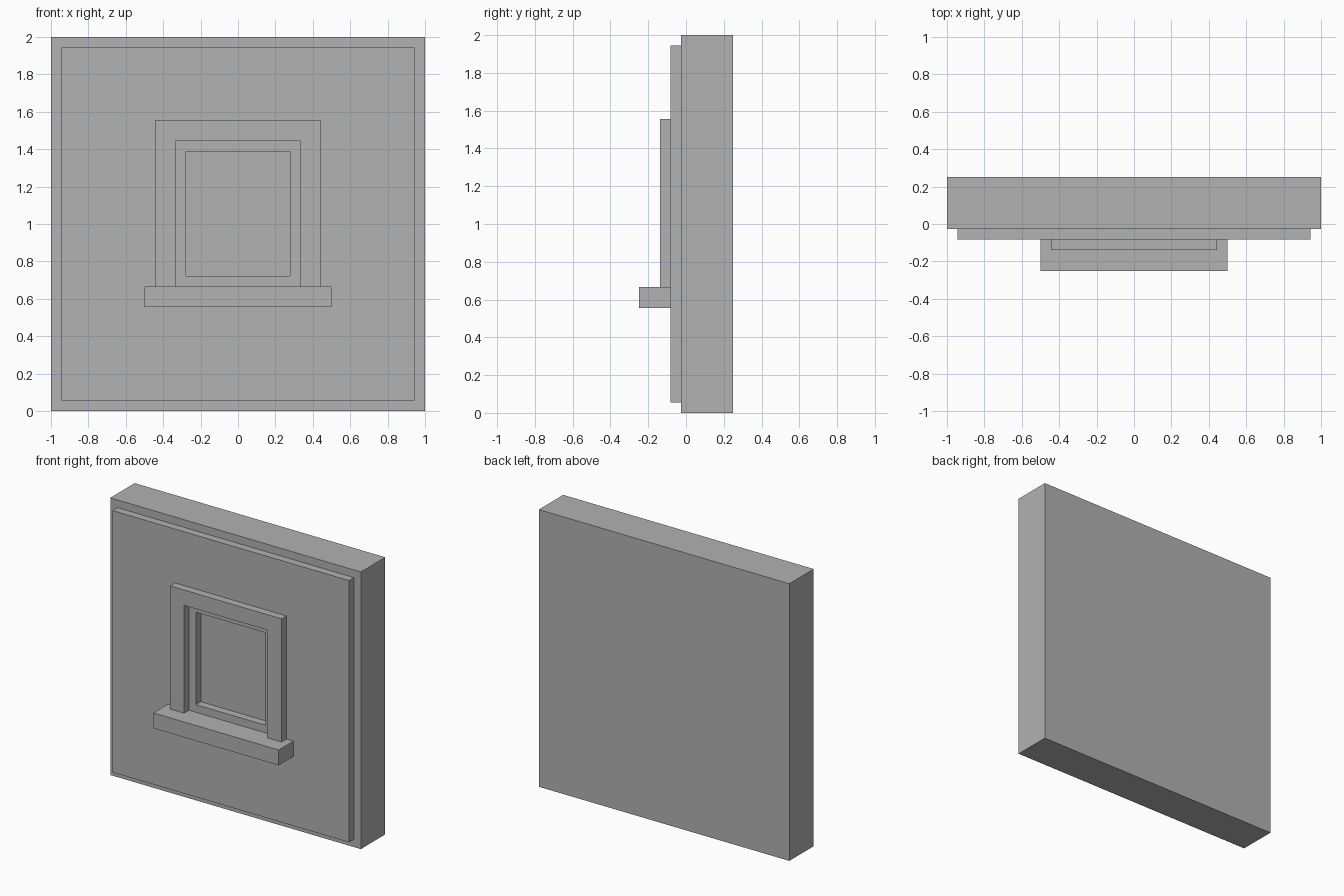
import bpy
import bmesh

cube = bpy.data.objects.get("Cube")
if cube:
    bpy.data.objects.remove(cube, do_unlink=True)

stone = bpy.data.materials.new("plain_grey")
stone.use_nodes = True
grey = (0.445, 0.445, 0.445, 1)
stone.diffuse_color = grey
stone.node_tree.nodes["Principled BSDF"].inputs["Base Color"].default_value = grey

# Depth planes from front to back, in equal steps
STEP = 2 / 36
SILL_Y, TRIM_Y, PANEL_Y, WALL_Y, BACK_Y = (-0.25 + STEP * n for n in (0, 2, 3, 4, 9))


def rect(half_width, bottom, top):
    """Corner loop of a rectangle in the front plane."""
    return [(-half_width, bottom), (half_width, bottom),
            (half_width, top), (-half_width, top)]


def extrude_outline(name, outline, front, back, hole=None):
    """Solid from a front outline; an optional hole has matching corners."""
    bm = bmesh.new()
    outer = [bm.verts.new((x, front, z)) for x, z in outline]
    if hole:
        inner = [bm.verts.new((x, front, z)) for x, z in hole]
        n = len(outer)
        faces = [bm.faces.new((outer[i], outer[(i + 1) % n],
                               inner[(i + 1) % n], inner[i])) for i in range(n)]
    else:
        faces = [bm.faces.new(outer)]
    copy = bmesh.ops.extrude_face_region(bm, geom=faces, use_keep_orig=True)["geom"]
    moved = [g for g in copy if isinstance(g, bmesh.types.BMVert)]
    bmesh.ops.translate(bm, verts=moved, vec=(0, back - front, 0))
    bmesh.ops.recalc_face_normals(bm, faces=bm.faces)
    mesh = bpy.data.meshes.new(name)
    bm.to_mesh(mesh)
    bm.free()
    mesh.materials.append(stone)
    obj = bpy.data.objects.new(name, mesh)
    bpy.context.collection.objects.link(obj)
    return obj


# Wall block, whose face also closes the window recess
extrude_outline("wall_block", rect(1, 0, 2), WALL_Y, BACK_Y)

# Raised front panel with the window opening
extrude_outline("front_panel", rect(1 - STEP, STEP, 2 - STEP), PANEL_Y, WALL_Y,
                hole=rect(5 * STEP, 13 * STEP, 25 * STEP))

# Three-sided window surround standing on the sill
half = [(8, 28), (8, 12), (6, 12), (6, 26)]
arch = half + [(-x, z) for x, z in reversed(half)]
extrude_outline("window_surround", [(x * STEP, z * STEP) for x, z in arch],
                TRIM_Y, PANEL_Y)

# Projecting sill
extrude_outline("window_sill", rect(9 * STEP, 10 * STEP, 12 * STEP), SILL_Y, PANEL_Y)
